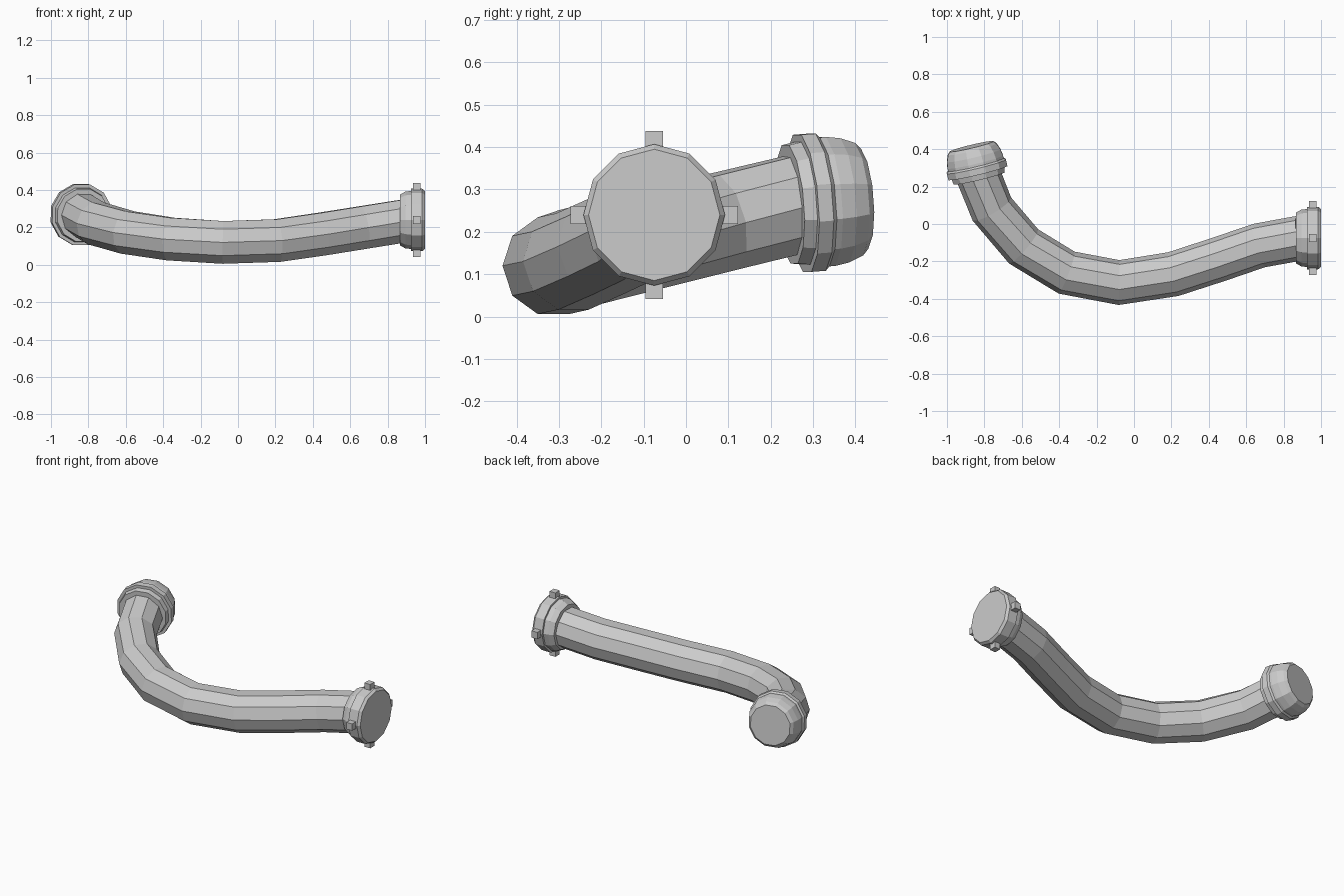
import bpy, bmesh, math
from mathutils import Vector

cube = bpy.data.objects.get("Cube")
if cube:
    bpy.data.objects.remove(cube)

metal = bpy.data.materials.new("grey_metal")
metal.use_nodes = True
grey = (0.6, 0.6, 0.6, 1)
metal.diffuse_color = grey
metal.node_tree.nodes["Principled BSDF"].inputs["Base Color"].default_value = grey


def finish(name, bm):
    bmesh.ops.recalc_face_normals(bm, faces=bm.faces)
    mesh = bpy.data.meshes.new(name)
    bm.to_mesh(mesh)
    bm.free()
    mesh.materials.append(metal)
    obj = bpy.data.objects.new(name, mesh)
    bpy.context.collection.objects.link(obj)
    return obj


def frame(direction):
    """Level side vector and matching up vector for a direction."""
    side = direction.cross(Vector((0, 0, 1))).normalized()
    return side, side.cross(direction).normalized()


def loft(name, stations, sides, turn=0.0):
    """Skin rings given as (centre, direction, radius) and close both ends."""
    bm = bmesh.new()
    rings = []
    for centre, direction, radius in stations:
        side, up = frame(direction)
        angles = [2 * math.pi * (i + turn) / sides for i in range(sides)]
        rings.append([bm.verts.new(centre + radius * (math.cos(a) * side + math.sin(a) * up))
                      for a in angles])
    for a, b in zip(rings, rings[1:]):
        for i in range(sides):
            j = (i + 1) % sides
            bm.faces.new((a[i], a[j], b[j], b[i]))
    bm.faces.new(rings[0])
    bm.faces.new(rings[-1])
    return finish(name, bm)


def turned(name, origin, axis, profile, turn):
    """Twelve-sided turned part from (distance, radius) pairs."""
    axis = axis.normalized()
    return loft(name, [(origin + axis * t, axis, r) for t, r in profile], 12, turn)


# Bent ten-sided pipe
path = [Vector(p) for p in (
    (-0.84, 0.28, 0.27), (-0.76, 0.08, 0.222), (-0.59, -0.12, 0.173), (-0.36, -0.26, 0.138),
    (-0.08, -0.313, 0.12), (0.21, -0.268, 0.13), (0.45, -0.19, 0.165),
    (0.67, -0.115, 0.2), (0.89, -0.075, 0.235))]
stations = []
for i, p in enumerate(path):
    before = (p - path[max(i - 1, 0)]).normalized()
    after = (path[min(i + 1, len(path) - 1)] - p).normalized()
    stations.append((p, (before + after).normalized(), 0.12))
loft("bent_pipe", stations, 10)

# Stepped, rounded cap on the right end
turned("end_cap", Vector((-0.828, 0.245, 0.265)), Vector((-0.23, 0.96, 0.075)),
       [(0, 0.118), (0, 0.145), (0.03, 0.15), (0.03, 0.168), (0.065, 0.168), (0.075, 0.158),
        (0.09, 0.158), (0.125, 0.152), (0.16, 0.138), (0.175, 0.122)], 0.5)

# Collar on the left end
hub = Vector((0.865, -0.075, 0.24))
turned("collar", hub, Vector((1, 0, 0)),
       [(0, 0.118), (0, 0.135), (0.03, 0.152), (0.06, 0.155), (0.06, 0.167),
        (0.12, 0.167), (0.135, 0.155)], 0)

# Four square locking lugs around the collar
for i, name in enumerate(("back", "top", "front", "bottom")):
    a = i * math.pi / 2
    bm = bmesh.new()
    bmesh.ops.create_cube(bm, size=1)
    bmesh.ops.scale(bm, vec=(0.04, 0.042, 0.042), verts=bm.verts)
    spot = hub + Vector((0.09, 0.177 * math.cos(a), 0.177 * math.sin(a)))
    bmesh.ops.translate(bm, vec=spot, verts=bm.verts)
    finish(name + "_lug", bm)
